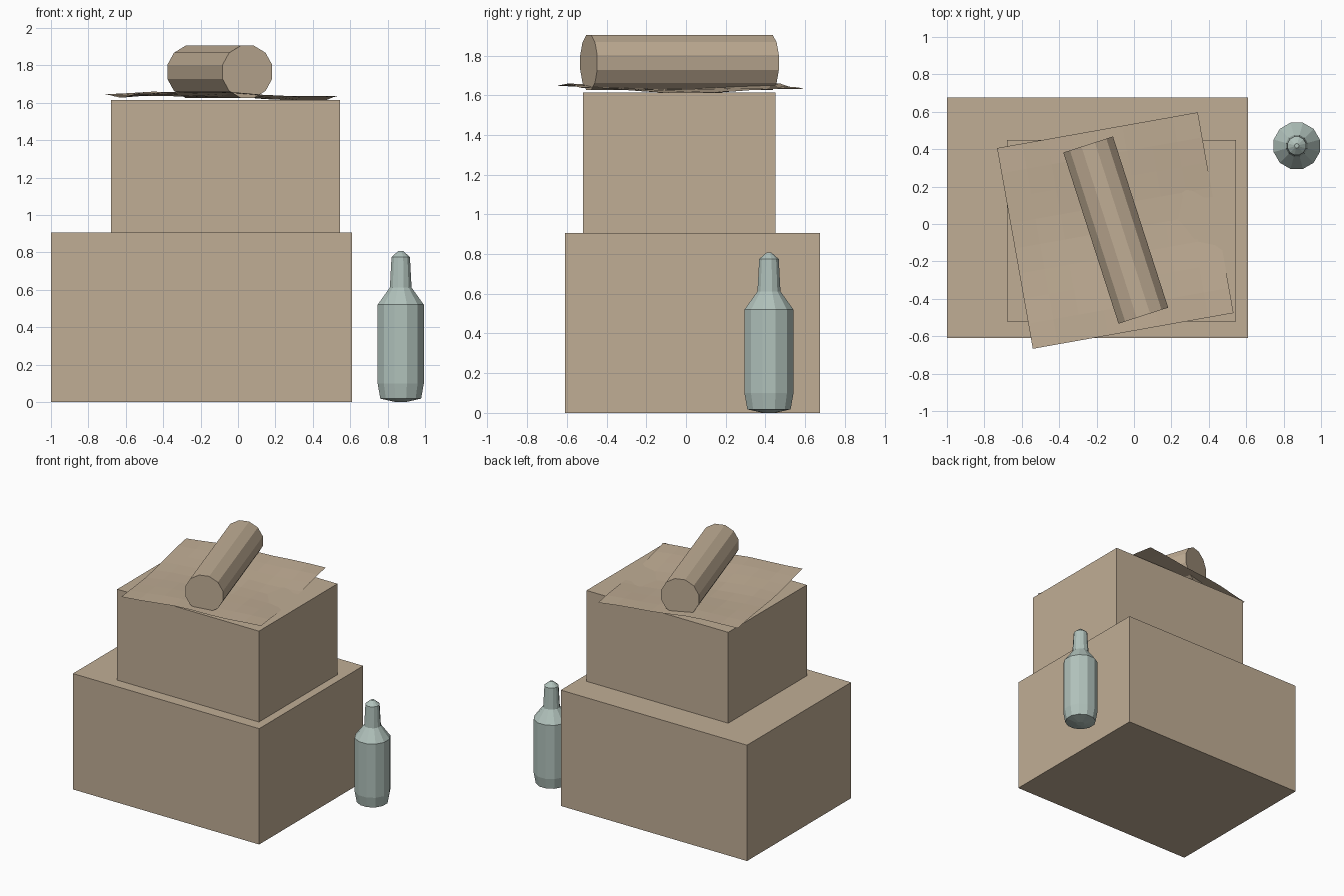
import bpy, bmesh, math
from mathutils import Matrix, Vector

if "Cube" in bpy.data.objects:
    bpy.data.objects.remove(bpy.data.objects["Cube"])


def material(name, rgb):
    m = bpy.data.materials.new(name)
    m.diffuse_color = (*rgb, 1)
    m.use_nodes = True
    m.node_tree.nodes["Principled BSDF"].inputs["Base Color"].default_value = m.diffuse_color
    return m


CARD = material("cardboard tan", (0.53, 0.42, 0.30))
GLASS = material("pale green glass", (0.44, 0.54, 0.50))


def finish(name, bm, mat):
    me = bpy.data.meshes.new(name)
    bm.to_mesh(me)
    bm.free()
    me.materials.append(mat)
    ob = bpy.data.objects.new(name, me)
    bpy.context.collection.objects.link(ob)
    return ob


def box(name, lo, hi):
    bm = bmesh.new()
    lo, hi = Vector(lo), Vector(hi)
    bmesh.ops.create_cube(bm, size=1, matrix=Matrix.Translation((lo + hi) / 2)
                          @ Matrix.Diagonal((*(hi - lo), 1)))
    return finish(name, bm, CARD)


def lathe(name, profile, sides, mat):
    """Turn (radius, height) points around z, with n-gon ends."""
    bm = bmesh.new()
    rings = []
    for r, z in profile:
        angles = [2 * math.pi * (i + 0.5) / sides for i in range(sides)]
        rings.append([bm.verts.new((r * math.cos(a), r * math.sin(a), z)) for a in angles])
    for a, b in zip(rings, rings[1:]):
        for i in range(sides):
            j = (i + 1) % sides
            bm.faces.new((a[i], a[j], b[j], b[i]))
    bm.faces.new(rings[0][::-1])
    bm.faces.new(rings[-1])
    return finish(name, bm, mat)


# Stacked boxes
box("lower_box", (-1.0, -0.61, 0.0), (0.61, 0.675, 0.905))
box("upper_box", (-0.68, -0.52, 0.905), (0.545, 0.45, 1.615))

# Crumpled paper sheet, turned ten degrees
bm = bmesh.new()
bmesh.ops.create_grid(bm, x_segments=8, y_segments=8, size=0.545)
for v in bm.verts:
    u, w = v.co.x, v.co.y
    v.co.z = (0.012 * math.cos(4 * u + 0.9) - 0.010 * math.cos(5.8 * w)
              + 0.004 * math.sin(11 * u + 7 * w))
sheet = finish("paper_sheet", bm, CARD)
sheet.location = (-0.10, -0.035, 1.634)
sheet.rotation_euler.z = math.radians(10.1)

# Cardboard roll lying on the sheet
front, back = Vector((0.05, -0.49, 1.765)), Vector((-0.245, 0.425, 1.765))
roll = lathe("cardboard_roll", [(0.1445, 0), (0.1445, (back - front).length)], 12, CARD)
axis = (back - front).normalized()
side = axis.cross(Vector((0, 0, 1)))
turn = Matrix((side, Vector((0, 0, 1)), -side.cross(Vector((0, 0, 1))))).transposed()
if turn.determinant() < 0 or (turn @ Vector((0, 0, 1))).dot(axis) < 0:
    turn = Matrix((-side, Vector((0, 0, 1)), axis)).transposed()
roll.matrix_world = Matrix.Translation(front) @ turn.to_4x4()

# Glass bottle on the ground
bottle = lathe("bottle", [(0.03, 0.0), (0.113, 0.018), (0.128, 0.10), (0.128, 0.52),
                          (0.060, 0.612), (0.051, 0.775), (0.012, 0.808)], 12, GLASS)
bottle.location = (0.87, 0.418, 0)
